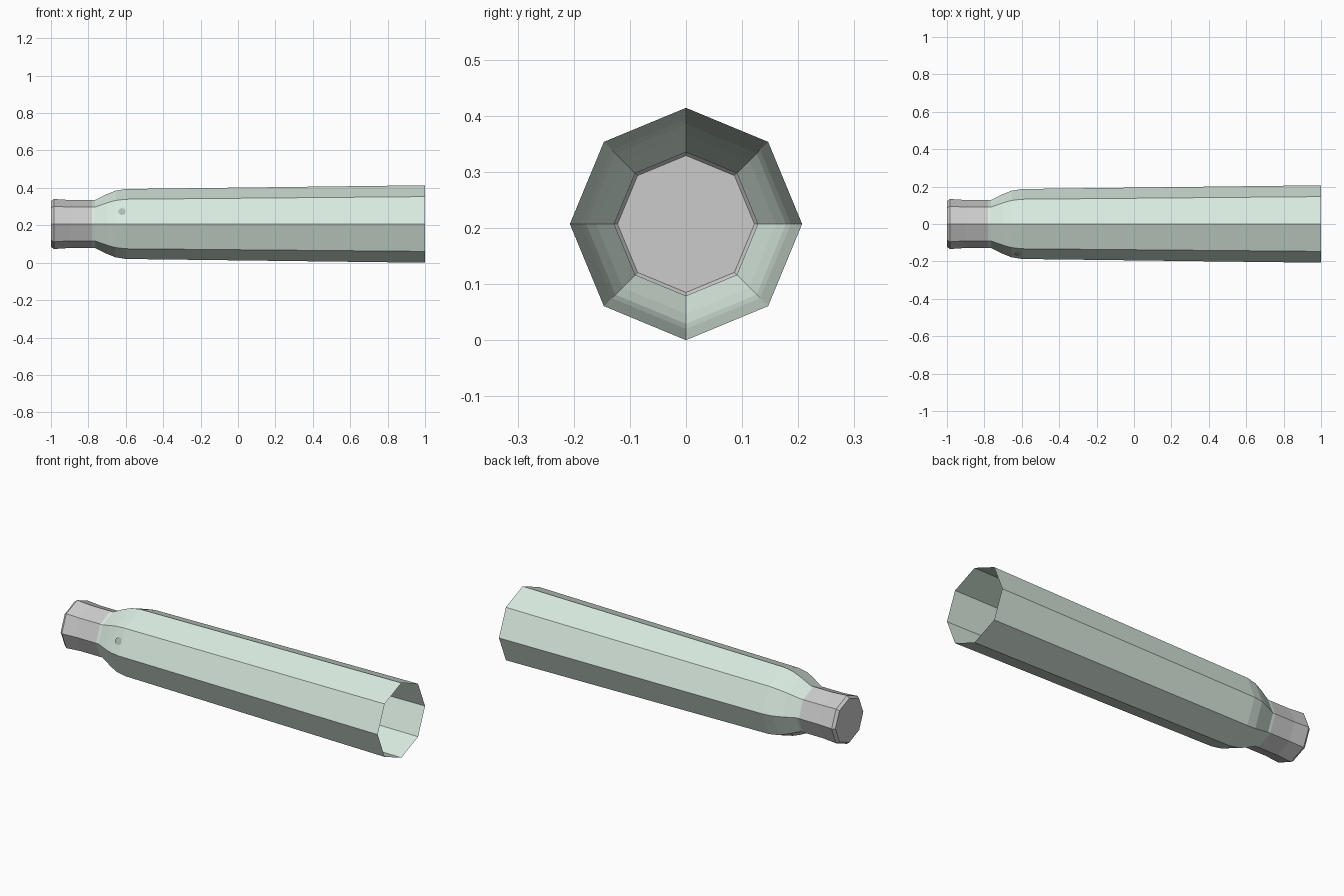
import bpy
import bmesh
from math import cos, sin, pi
from mathutils import Matrix, Vector

if "Cube" in bpy.data.objects:
    bpy.data.objects.remove(bpy.data.objects["Cube"])

SIDES = 8
AXIS_Z = 0.207


def material(name, color):
    mat = bpy.data.materials.new(name)
    mat.diffuse_color = (*color, 1)
    mat.use_nodes = True
    mat.node_tree.nodes["Principled BSDF"].inputs["Base Color"].default_value = mat.diffuse_color
    return mat


def finish(name, bm, mat=None):
    mesh = bpy.data.meshes.new(name)
    bm.to_mesh(mesh)
    bm.free()
    obj = bpy.data.objects.new(name, mesh)
    bpy.context.collection.objects.link(obj)
    if mat:
        mesh.materials.append(mat)
    return obj


def lathe_x(name, profile, mat=None, cap_start=False):
    """Octagonal shell around the x axis from (x, radius) points."""
    bm = bmesh.new()
    rings = [[bm.verts.new((x, r * cos(2 * pi * i / SIDES),
                            AXIS_Z + r * sin(2 * pi * i / SIDES)))
              for i in range(SIDES)] for x, r in profile]
    for a, b in zip(rings, rings[1:]):
        for i in range(SIDES):
            j = (i + 1) % SIDES
            bm.faces.new((a[i], a[j], b[j], b[i]))
    if cap_start:
        bm.faces.new(rings[0][::-1])
    bmesh.ops.recalc_face_normals(bm, faces=bm.faces)
    return finish(name, bm, mat)


green = material("pale_green", (0.70, 0.83, 0.74))
dark_green = material("dark_green", (0.42, 0.50, 0.45))

# Closed grey neck with a small bevelled rim
lathe_x("neck", [(-1, 0.122), (-0.985, 0.134), (-0.90, 0.128), (-0.78, 0.128)],
        cap_start=True)

# Rounded shoulder and slightly flared body, open at the far end
lathe_x("body", [(-0.78, 0.128), (-0.765, 0.128), (-0.70, 0.160),
                 (-0.655, 0.178), (-0.60, 0.187), (1, 0.207)], green)

# Small round mark on the upper front facet, near the shoulder
angle = pi - pi / 8
normal = Vector((0, cos(angle), sin(angle)))
centre = Vector((-0.62, 0, AXIS_Z)) + normal * 0.1735
bm = bmesh.new()
bmesh.ops.create_circle(
    bm, cap_ends=True, radius=0.02, segments=12,
    matrix=Matrix.Translation(centre) @ normal.to_track_quat('Z', 'X').to_matrix().to_4x4())
finish("vent_mark", bm, dark_green)
